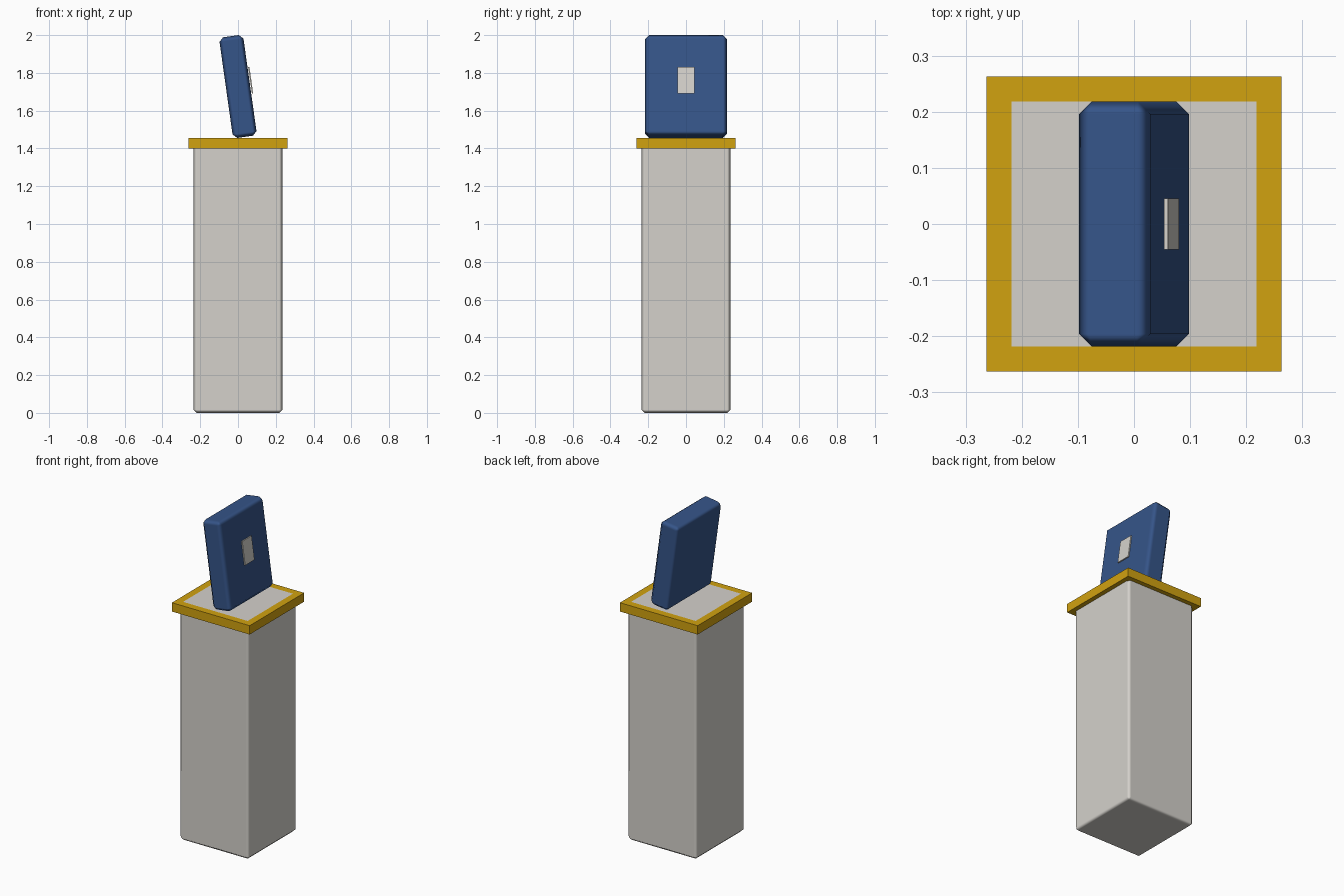
import bpy
from math import radians, sin, cos

if "Cube" in bpy.data.objects:
    bpy.data.objects.remove(bpy.data.objects["Cube"])


def material(name, rgb):
    m = bpy.data.materials.new(name)
    m.diffuse_color = (*rgb, 1)
    m.use_nodes = True
    m.node_tree.nodes["Principled BSDF"].inputs["Base Color"].default_value = m.diffuse_color
    return m


def box(name, size, centre, mat, bevel=0, tilt=0):
    bpy.ops.mesh.primitive_cube_add(size=1, location=centre)
    ob = bpy.context.object
    ob.name = name
    ob.scale = size
    bpy.ops.object.transform_apply(location=False, rotation=False, scale=True)
    if bevel:
        mod = ob.modifiers.new("edge", 'BEVEL')
        mod.width = bevel
        mod.segments = 1
        mod.harden_normals = True
        bpy.ops.object.shade_smooth()
    ob.rotation_euler.y = tilt
    ob.data.materials.append(mat)
    return ob


white = material("warm_white", (0.66, 0.64, 0.60))
gold = material("gold", (0.64, 0.36, 0.005))
blue = material("blue", (0.036, 0.09, 0.25))

# Pedestal column, its top showing inside the gold rim
box("column", (0.47, 0.47, 1.4545), (0, 0, 0.72725), white, bevel=0.017)

# Square band around the column top
box("top_plate", (0.526, 0.526, 0.054), (0, 0, 1.427), gold)

# Screen head leaning back from +x
tilt = radians(8)
head = (0, 0, 1.728)
box("head", (0.128, 0.436, 0.538), head, blue, bevel=0.022, tilt=-tilt)

# Small thin panel just proud of the tilted +x face
n, u = 0.071, 0.0235
box("slot_panel", (0.007, 0.09, 0.143),
    (n * cos(tilt) - u * sin(tilt), 0, head[2] + n * sin(tilt) + u * cos(tilt)),
    white, tilt=-tilt)
